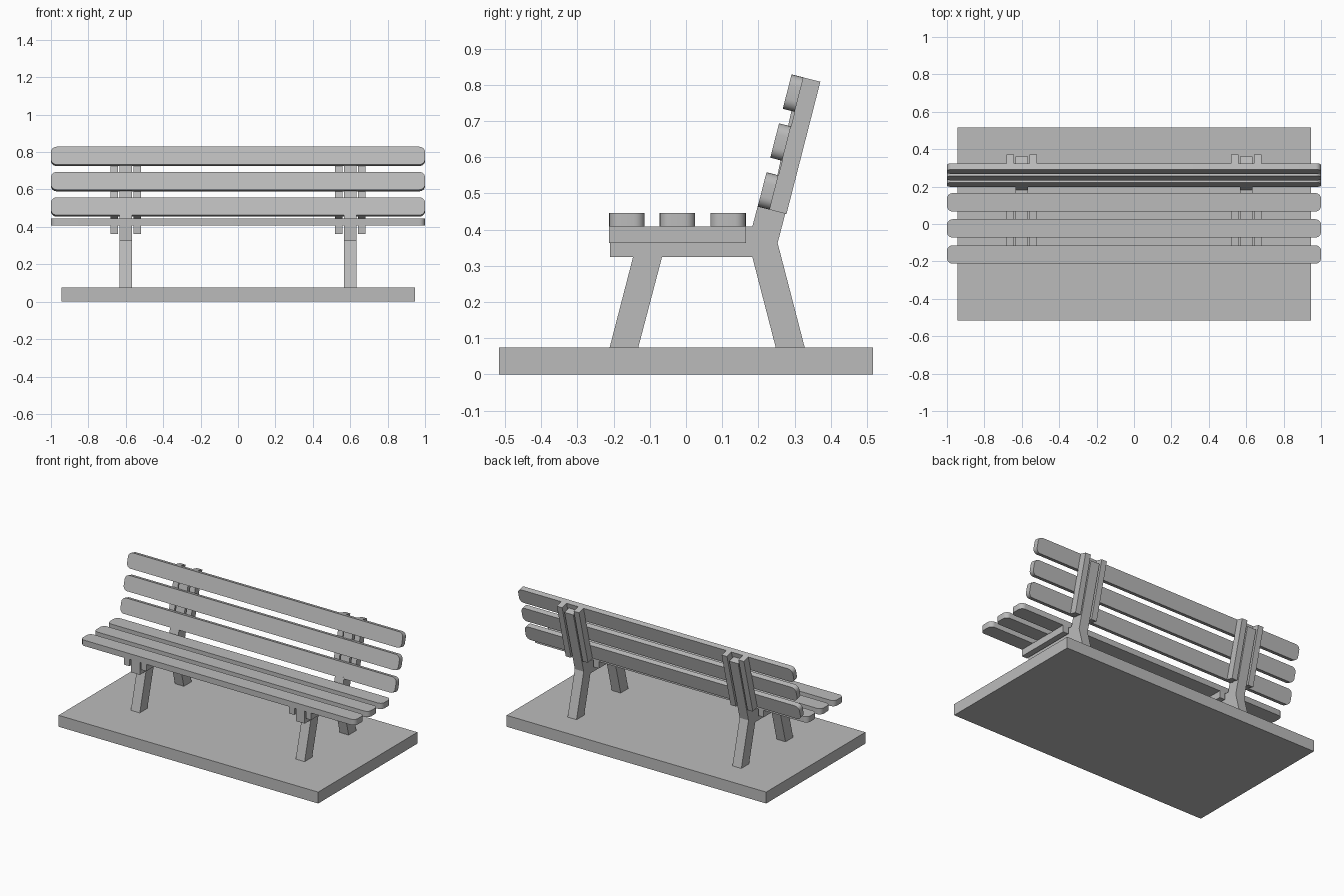
import bpy, bmesh, math
from mathutils import Matrix, Vector

cube = bpy.data.objects.get("Cube")
if cube:
    bpy.data.objects.remove(cube, do_unlink=True)

grey = bpy.data.materials.new("plain grey")
grey.use_nodes = True
colour = (0.5, 0.5, 0.5, 1)
grey.diffuse_color = colour
grey.node_tree.nodes["Principled BSDF"].inputs["Base Color"].default_value = colour


def extrude(name, points, depth, matrix):
    """Prism: outline in local XY, depth along local Z, placed by matrix."""
    bm = bmesh.new()
    face = bm.faces.new([bm.verts.new((a, b, 0)) for a, b in points])
    top = bmesh.ops.extrude_face_region(bm, geom=[face])["geom"]
    verts = [g for g in top if isinstance(g, bmesh.types.BMVert)]
    bmesh.ops.translate(bm, verts=verts, vec=(0, 0, depth))
    bm.transform(matrix)
    bmesh.ops.recalc_face_normals(bm, faces=bm.faces)
    mesh = bpy.data.meshes.new(name)
    bm.to_mesh(mesh)
    bm.free()
    mesh.materials.append(grey)
    obj = bpy.data.objects.new(name, mesh)
    bpy.context.collection.objects.link(obj)
    return obj


def rounded(width, height, radius, steps=6):
    """Rounded rectangle from x = -width/2 to width/2, y = 0 to height."""
    points = []
    corners = [(1, 1), (-1, 1), (-1, -1), (1, -1)]
    for i, (sx, sy) in enumerate(corners):
        cx = sx * (width / 2 - radius)
        cy = height / 2 + sy * (height / 2 - radius)
        for k in range(steps + 1):
            t = math.pi / 2 * (i + k / steps)
            points.append((cx + radius * math.cos(t), cy + radius * math.sin(t)))
    return points


def box(name, x, y, z, matrix=Matrix()):
    """Box between the given (low, high) limits."""
    outline = [(x[0], y[0]), (x[1], y[0]), (x[1], y[1]), (x[0], y[1])]
    return extrude(name, outline, z[1] - z[0], matrix @ Matrix.Translation((0, 0, z[0])))


def smooth(obj):
    bpy.ops.object.select_all(action="DESELECT")
    obj.select_set(True)
    bpy.context.view_layer.objects.active = obj
    bpy.ops.object.shade_smooth_by_angle(angle=math.radians(30))


# Ground slab
box("base_slab", (-0.945, 0.945), (-0.516, 0.516), (0, 0.075))

# Leaning frame for the backrest: local y runs up the back, local z points forward
LEAN = math.atan(0.256)
back = Matrix.Translation((0, 0.231, 0.455)) @ Matrix.Rotation(math.pi / 2 - LEAN, 4, "X")

# Seat and back slats
board = rounded(2, 0.098, 0.03)
for i in range(3):
    seat = Matrix.Translation((0, -0.212 + 0.1395 * i, 0.408))
    smooth(extrude(f"seat_slat_{i + 1}", board, 0.038, seat))
    rest = back @ Matrix.Translation((0, 0.1395 * i, 0))
    smooth(extrude(f"back_slat_{i + 1}", board, 0.034, rest))

# Side frames: front leg, seat beam, rear leg and post in one outline (y, z)
frame = [(-0.212, 0.07), (-0.133, 0.07), (-0.066, 0.325), (0.183, 0.325),
         (0.249, 0.07), (0.329, 0.07), (0.253, 0.363), (0.361, 0.777),
         (0.305, 0.792), (0.236, 0.475), (0.2, 0.472), (0.183, 0.408),
         (-0.21, 0.408), (-0.21, 0.325), (-0.146, 0.325)]
# Local X, Y, Z become world Y, Z, X
side_on = Matrix(((0, 0, 1, 0), (1, 0, 0, 0), (0, 1, 0, 0), (0, 0, 0, 1)))
for side, centre in (("right", -0.6), ("left", 0.6)):
    place = Matrix.Translation((centre - 0.0325, 0, 0)) @ side_on
    extrude(f"{side}_frame", frame, 0.065, place)
    # Battens on both sides of each frame
    for label, s in (("a", -1), ("b", 1)):
        x = sorted((centre + s * 0.042, centre + s * 0.081))
        box(f"{side}_seat_batten_{label}", x, (-0.212, 0.165), (0.363, 0.408))
        box(f"{side}_back_batten_{label}", x, (0, 0.377), (-0.048, 0), back)
